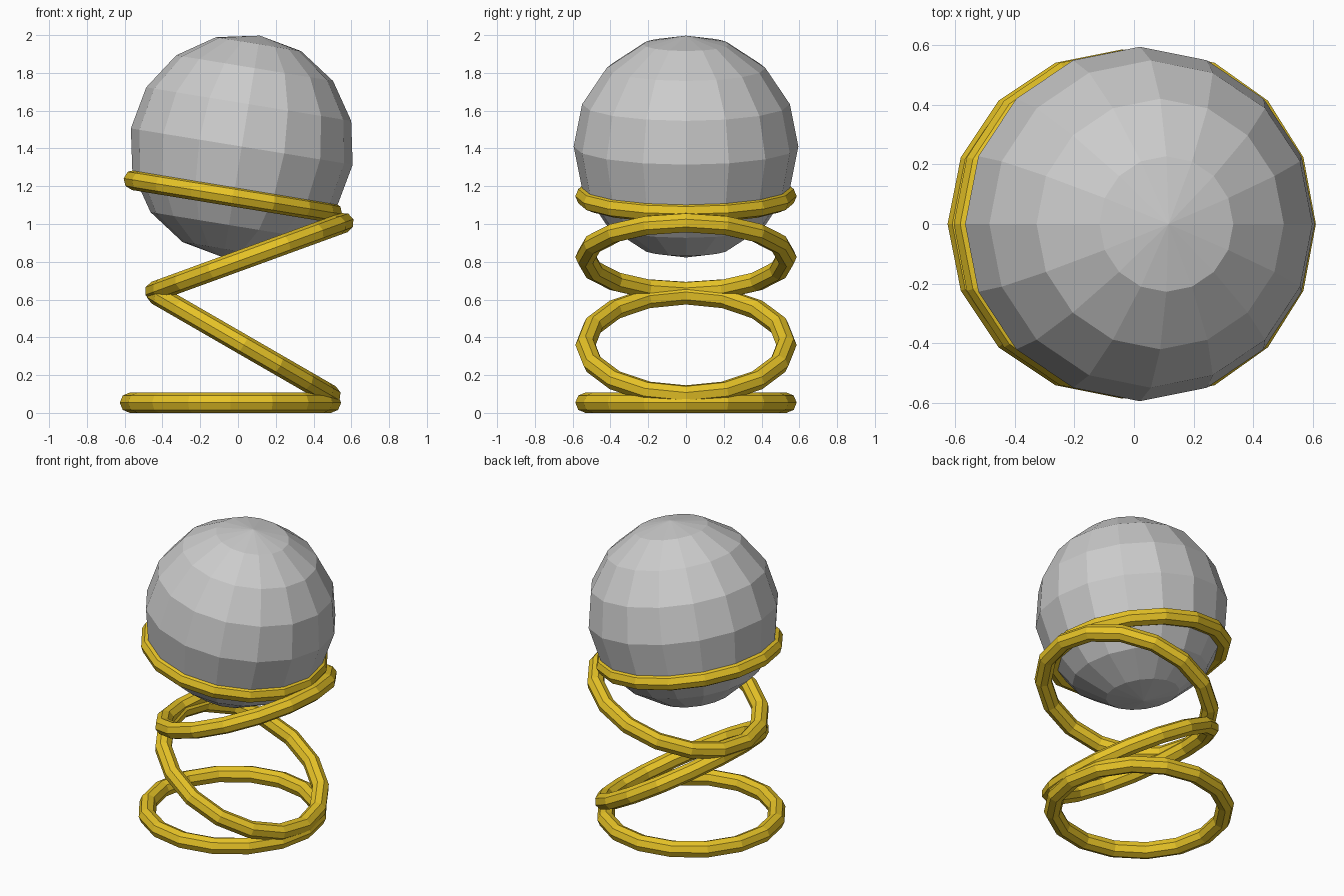
import bpy
from math import radians

if "Cube" in bpy.data.objects:
    bpy.data.objects.remove(bpy.data.objects["Cube"])

gold = bpy.data.materials.new("gold")
gold.diffuse_color = (0.8, 0.55, 0.02, 1)
gold.use_nodes = True
gold.node_tree.nodes["Principled BSDF"].inputs["Base Color"].default_value = gold.diffuse_color


def coil_ring(name, x, z, tilt):
    """One flat-shaded coil of the spring, tilted about the y axis."""
    bpy.ops.mesh.primitive_torus_add(
        major_segments=16, minor_segments=8,
        major_radius=0.532, minor_radius=0.054,
        location=(x, 0, z), rotation=(0, radians(tilt), 0))
    ring = bpy.context.object
    ring.name = name
    ring.data.materials.append(gold)


# Spring made of four separate rings, zig-zagging upwards
coil_ring("base_coil", -0.04, 0.054, 0)
coil_ring("lower_coil", 0.03, 0.36, 30)
coil_ring("middle_coil", 0.06, 0.825, -20)
coil_ring("top_coil", -0.027, 1.147, 9.3)

# Ball resting in the top coil, sharing its tilt
bpy.ops.mesh.primitive_uv_sphere_add(
    segments=16, ring_count=8, radius=0.595,
    location=(0.02, 0, 1.41), rotation=(0, radians(9.3), 0))
bpy.context.object.name = "ball"
